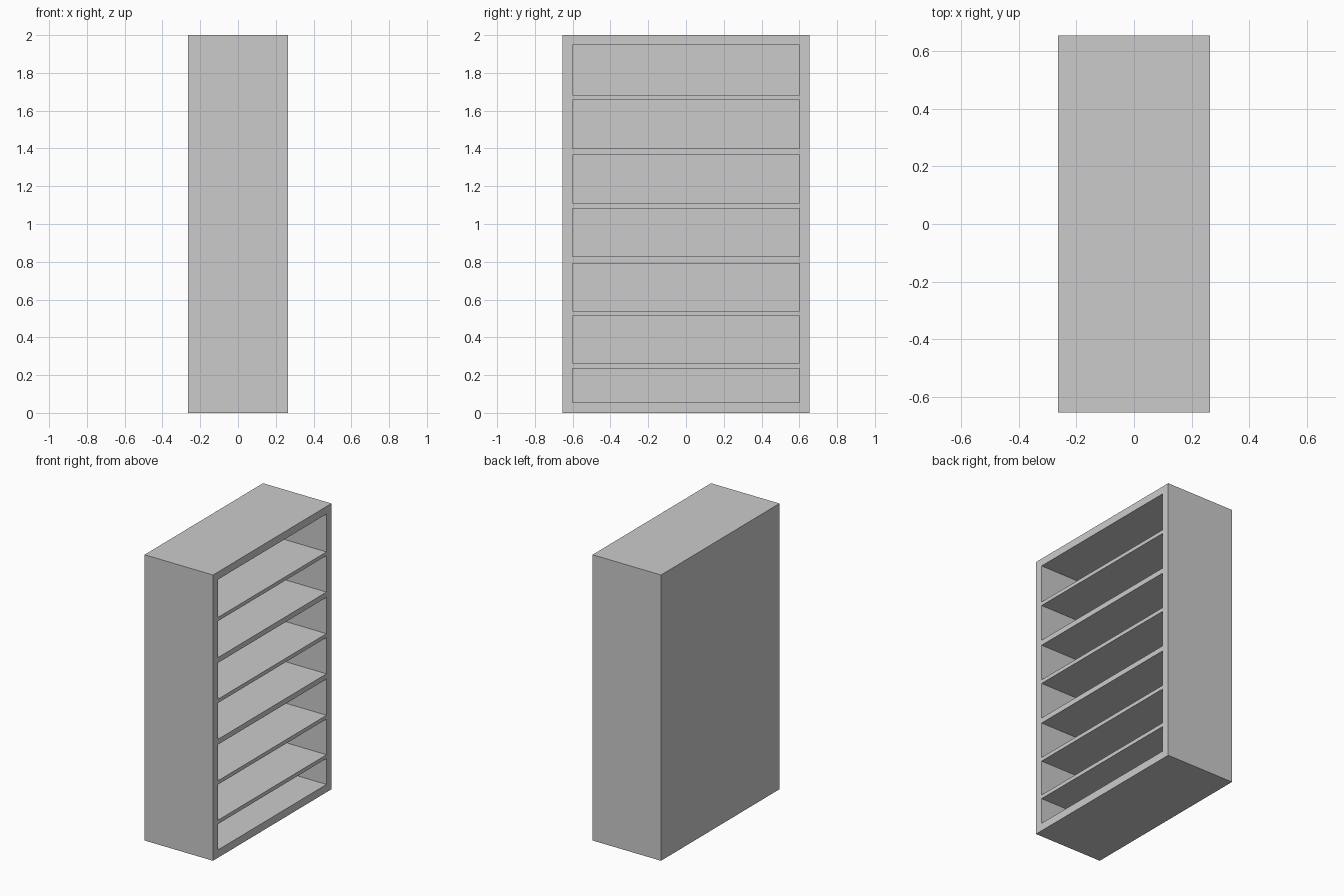
import bpy

if "Cube" in bpy.data.objects:
    bpy.data.objects.remove(bpy.data.objects["Cube"])

HX, HY, H = 0.265, 0.655, 2.0   # half depth, half width, height
INNER = 0.60                    # half width of the compartments
BACK = 0.055                    # back panel thickness, same as the frame


def box(name, x, y, z):
    """Box from (min, max) ranges along each axis."""
    bpy.ops.mesh.primitive_cube_add(size=1, location=[sum(r) / 2 for r in (x, y, z)])
    ob = bpy.context.object
    ob.name = name
    ob.scale = [r[1] - r[0] for r in (x, y, z)]
    bpy.ops.object.transform_apply(location=True, rotation=False, scale=True)
    return ob


# Cabinet body as one solid
cabinet = box("shelf_cabinet", (-HX, HX), (-HY, HY), (0, H))

# Seven compartments, cut in from the open side (+x)
compartments = [(0.055, 0.236), (0.263, 0.512), (0.539, 0.792), (0.829, 1.083),
                (1.110, 1.364), (1.401, 1.656), (1.682, 1.947)]
for i, z in enumerate(compartments):
    cutter = box(f"compartment_cutter_{i + 1}", (-HX + BACK, HX + 0.1), (-INNER, INNER), z)
    cutter.hide_render = True
    mod = cabinet.modifiers.new("compartment", "BOOLEAN")
    mod.operation = "DIFFERENCE"
    mod.solver = "EXACT"
    mod.object = cutter
    bpy.context.view_layer.objects.active = cabinet
    bpy.ops.object.modifier_apply(modifier=mod.name)
    bpy.data.objects.remove(cutter)
